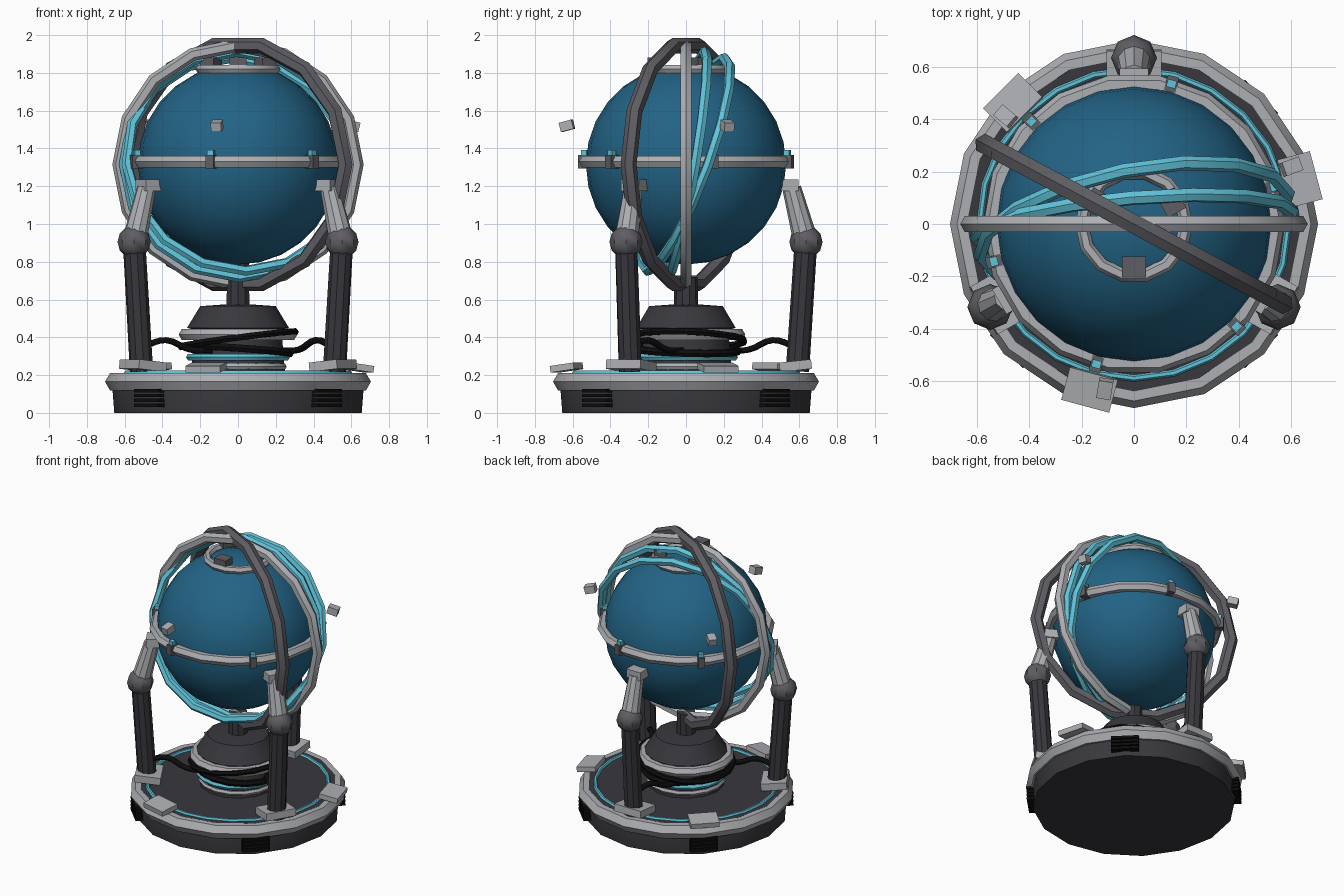
import bpy, bmesh
from math import sin, cos, pi, radians
from mathutils import Vector, Matrix

cube = bpy.data.objects.get("Cube")
if cube:
    bpy.data.objects.remove(cube, do_unlink=True)


def material(name, r, g, b):
    m = bpy.data.materials.new(name)
    m.diffuse_color = (r, g, b, 1)
    m.use_nodes = True
    m.node_tree.nodes["Principled BSDF"].inputs["Base Color"].default_value = (r, g, b, 1)
    return m


BLUE = material("deep_blue", 0.016, 0.125, 0.235)
CYAN = material("cyan", 0.12, 0.55, 0.70)
LIGHT = material("light_grey", 0.42, 0.43, 0.45)
MID = material("mid_grey", 0.11, 0.11, 0.125)
DARK = material("dark_grey", 0.04, 0.039, 0.047)
BLACK = material("black", 0.004, 0.004, 0.004)

CENTRE = Vector((0, 0, 1.315))


def polar(r, deg, z):
    return Vector((r * cos(radians(deg)), r * sin(radians(deg)), z))


def finish(name, mat, smooth=35):
    ob = bpy.context.object
    ob.name = name
    ob.data.name = name
    ob.data.materials.append(mat)
    if smooth:
        bpy.ops.object.shade_smooth_by_angle(angle=radians(smooth))
    return ob


def ring(name, mat, centre, major, minor, normal=(0, 0, 1), sides=16, tube=6):
    """Torus whose axis follows the given normal."""
    rot = Vector(normal).to_track_quat('Z', 'Y').to_euler()
    bpy.ops.mesh.primitive_torus_add(location=centre, rotation=rot, major_radius=major,
                                     minor_radius=minor, major_segments=sides,
                                     minor_segments=tube)
    return finish(name, mat)


def box(name, mat, centre, size, turn=0, tilt=0):
    """Block turned about z, first axis pointing outwards."""
    bpy.ops.mesh.primitive_cube_add(size=1, location=centre,
                                    rotation=(0, radians(tilt), radians(turn)))
    bpy.context.object.scale = size
    return finish(name, mat, 0)


def rod(name, mat, a, b, r1, r2, sides=10):
    d = b - a
    bpy.ops.mesh.primitive_cone_add(vertices=sides, radius1=r1, radius2=r2, depth=d.length,
                                    location=(a + b) / 2,
                                    rotation=d.to_track_quat('Z', 'Y').to_euler())
    return finish(name, mat)


def lathe(name, mat, profile, sides=16):
    """Closed solid turned from (radius, height) pairs."""
    bm = bmesh.new()
    loops = [[bm.verts.new(polar(r, 360 * i / sides, z)) for i in range(sides)]
             for r, z in profile]
    for lo, hi in zip(loops, loops[1:]):
        for i in range(sides):
            j = (i + 1) % sides
            bm.faces.new((lo[i], lo[j], hi[j], hi[i]))
    bm.faces.new(loops[0][::-1])
    bm.faces.new(loops[-1])
    me = bpy.data.meshes.new(name)
    bm.to_mesh(me)
    bm.free()
    ob = bpy.data.objects.new(name, me)
    bpy.context.collection.objects.link(ob)
    bpy.ops.object.select_all(action='DESELECT')
    bpy.context.view_layer.objects.active = ob
    ob.select_set(True)
    return finish(name, mat)


def cable(name, mat, points, radius):
    cu = bpy.data.curves.new(name, 'CURVE')
    cu.dimensions = '3D'
    cu.bevel_depth = radius
    cu.bevel_resolution = 1
    cu.resolution_u = 4
    cu.use_fill_caps = True
    sp = cu.splines.new('BEZIER')
    sp.bezier_points.add(len(points) - 1)
    for bp, p in zip(sp.bezier_points, points):
        bp.co = p
        bp.handle_left_type = bp.handle_right_type = 'AUTO'
    cu.materials.append(mat)
    bpy.context.collection.objects.link(bpy.data.objects.new(name, cu))


# Base plinth with rim and glowing inlay
lathe("base_plinth", DARK, [(0.655, 0), (0.665, 0.13), (0.64, 0.212)], 16)
ring("base_rim", LIGHT, (0, 0, 0.165), 0.65, 0.054, sides=16)
ring("base_glow_ring", CYAN, (0, 0, 0.212), 0.59, 0.013, sides=24)

# Vents round the plinth
for k in range(4):
    a = 45 + 90 * k
    for s in range(4):
        box("vent_slat", BLACK, polar(0.665, a, 0.04 + 0.026 * s), (0.05, 0.18, 0.018), a)

# Plates on the rim
for a in (15, 135, 255):
    box("rim_plate", LIGHT, polar(0.655, a, 0.24), (0.13, 0.19, 0.035), a, 8)

# Central pedestal with collars and coils
lathe("pedestal", DARK, [(0.25, 0.2), (0.23, 0.44), (0.27, 0.45), (0.2, 0.565),
                         (0.06, 0.575)], 14)
rod("pedestal_neck", DARK, Vector((0, 0, 0.55)), Vector((0, 0, 0.72)), 0.065, 0.06)
ring("pedestal_foot_ring", LIGHT, (0, 0, 0.245), 0.24, 0.018)
ring("pedestal_glow_ring", CYAN, (0, 0, 0.295), 0.255, 0.02)
ring("pedestal_collar", LIGHT, (0, 0, 0.415), 0.28, 0.034)
ring("lower_coil", BLACK, (0, 0, 0.335), 0.275, 0.022, (0.07, 0.03, 1))
ring("upper_coil", BLACK, (0, 0, 0.39), 0.31, 0.019, (-0.13, 0.03, 1))

# Three jointed support arms
for a in (90, 210, 330):
    foot, knee, hand = polar(0.59, a, 0.22), polar(0.635, a, 0.905), polar(0.56, a, 1.19)
    box("arm_foot", LIGHT, polar(0.58, a, 0.25), (0.17, 0.21, 0.05), a, -6)
    rod("lower_arm", DARK, foot, knee, 0.062, 0.06)
    rod("upper_arm", LIGHT, knee, hand, 0.066, 0.05)
    bpy.ops.mesh.primitive_uv_sphere_add(segments=8, ring_count=6, radius=0.088, location=knee)
    finish("arm_joint", MID)
    box("arm_grip", LIGHT, polar(0.545, a, 1.205), (0.1, 0.11, 0.06), a)
    cable("arm_cable", BLACK, [polar(0.24, a + 25, 0.33), polar(0.34, a + 12, 0.335),
                               polar(0.46, a + 4, 0.385), polar(0.57, a, 0.355)], 0.018)

# Globe with cap ring and its blocks
bpy.ops.mesh.primitive_uv_sphere_add(segments=24, ring_count=14, radius=0.53, location=CENTRE)
finish("globe", BLUE, 60)
ring("globe_cap_ring", LIGHT, (0, 0, 1.82), 0.2, 0.026, sides=14)
for a in (30, 150, 270):
    box("cap_block", MID, polar(0.165, a, 1.86), (0.08, 0.09, 0.045), a)

# Equator band with clips and small lights
ring("equator_band", LIGHT, (0, 0, 1.33), 0.54, 0.036, sides=18)
for k in range(6):
    a = 15 + 60 * k
    box("band_clip", MID, polar(0.555, a, 1.33), (0.06, 0.045, 0.07), a)
    box("clip_light", CYAN, polar(0.555, a, 1.378), (0.03, 0.035, 0.026), a)

# Orbit rings around the globe
ring("upright_ring", LIGHT, CENTRE, 0.63, 0.035, (0, 1, 0), sides=16)
ring("turned_ring", MID, CENTRE, 0.645, 0.042, (0.47, 0.88, 0), sides=14)
ring("inner_glow_ring", CYAN, CENTRE, 0.605, 0.028, (0.083, -1, 0.167), sides=16)
ring("outer_glow_ring", CYAN, CENTRE, 0.6, 0.028, (0.2, -1, 0.375), sides=16)

# Small blocks floating round the globe
for a in (20, 140, 260):
    box("floating_block", LIGHT, polar(0.64, a, 1.52), (0.07, 0.055, 0.05), a, 15)
